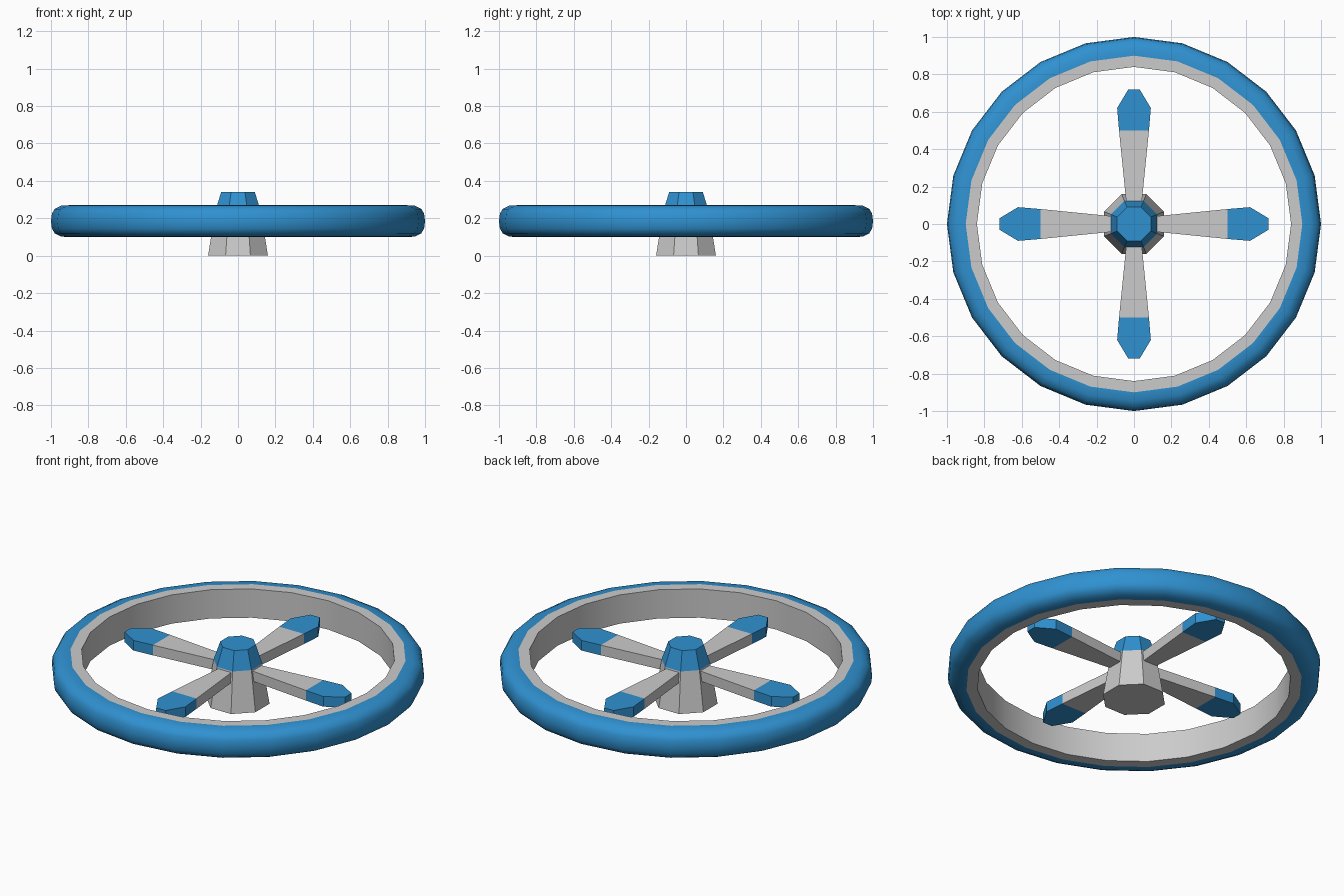
import bpy
from math import sin, cos, pi, radians

if "Cube" in bpy.data.objects:
    bpy.data.objects.remove(bpy.data.objects["Cube"])

blue = bpy.data.materials.new("blue")
blue.diffuse_color = (0.029, 0.285, 0.638, 1)
blue.use_nodes = True
blue.node_tree.nodes["Principled BSDF"].inputs["Base Color"].default_value = blue.diffuse_color


def loft(name, sections, start=False, end=False, mat=None):
    """Skin equal-sized closed sections, with optional end caps."""
    n = len(sections[0])
    verts = [p for s in sections for p in s]
    faces = [(k * n + i, k * n + (i + 1) % n, (k + 1) * n + (i + 1) % n, (k + 1) * n + i)
             for k in range(len(sections) - 1) for i in range(n)]
    if start:
        faces.append(tuple(reversed(range(n))))
    if end:
        faces.append(tuple(range(len(verts) - n, len(verts))))
    mesh = bpy.data.meshes.new(name)
    mesh.from_pydata(verts, [], faces)
    if mat:
        mesh.materials.append(mat)
    obj = bpy.data.objects.new(name, mesh)
    bpy.context.collection.objects.link(obj)
    return obj


def polygon(r, z, n, turn=0.0):
    return [(r * cos(turn + 2 * pi * i / n), r * sin(turn + 2 * pi * i / n), z) for i in range(n)]


def octagon(flat, z):
    # sized by distance to its flats, which face the axes
    return polygon(flat / cos(pi / 8), z, 8, pi / 8)


def bar(d, w, lo=0.165, hi=0.225):
    return [(d, -w, lo), (d, w, lo), (d, w, hi), (d, -w, hi)]


def smooth(obj):
    bpy.ops.object.select_all(action='DESELECT')
    obj.select_set(True)
    bpy.context.view_layer.objects.active = obj
    bpy.ops.object.shade_smooth_by_angle(angle=radians(50))


# Outer ring: rounded blue shell and grey inner liner
half = [(1.0, 0.185), (0.995, 0.225), (0.98, 0.25), (0.945, 0.268), (0.90, 0.27)]
shell = [(r, 0.37 - z) for r, z in reversed(half[1:])] + half
liner = [(0.90, 0.27), (0.84, 0.27), (0.84, 0.10), (0.90, 0.10)]
smooth(loft("guard_ring", [polygon(r, z, 24) for r, z in shell], mat=blue))
smooth(loft("guard_liner", [polygon(r, z, 24) for r, z in liner]))

# Tapered hub with blue cap
loft("hub", [octagon(0.16, 0), octagon(0.123, 0.233)], start=True)
loft("hub_cap", [octagon(0.123, 0.233), octagon(0.09, 0.34)], end=True, mat=blue)

# Four blades with blue tips
for i in range(4):
    blade = loft(f"blade_{i + 1}", [bar(0.10, 0.04), bar(0.50, 0.08)])
    tip = loft(f"blade_tip_{i + 1}", [bar(0.50, 0.08), bar(0.62, 0.09), bar(0.72, 0.03)],
               end=True, mat=blue)
    for part in (blade, tip):
        part.rotation_euler.z = i * pi / 2
